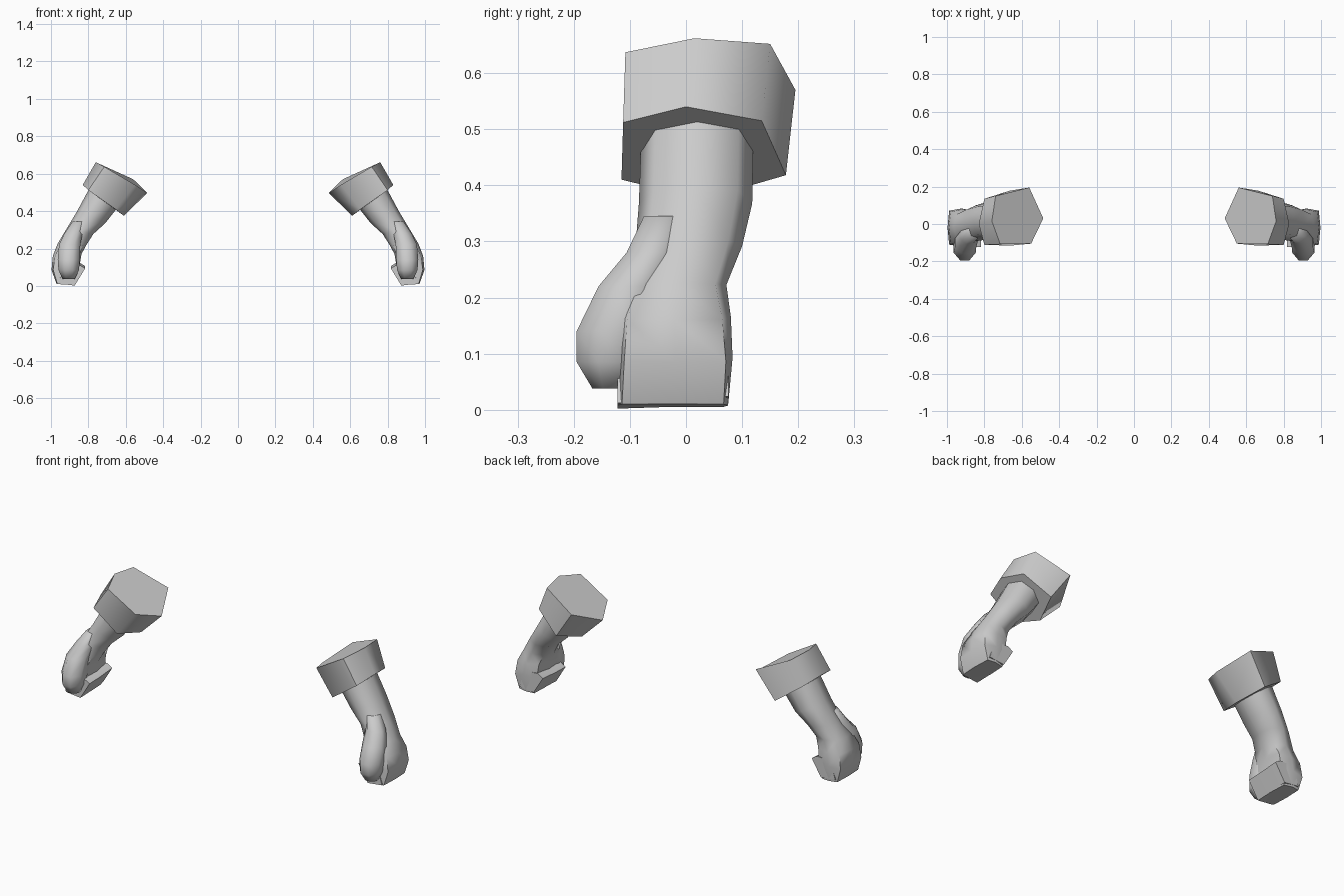
import bpy, bmesh, math
from mathutils import Vector

if "Cube" in bpy.data.objects:
    bpy.data.objects.remove(bpy.data.objects["Cube"])

grey = bpy.data.materials.new("plain grey")
grey.diffuse_color = (0.6, 0.6, 0.6, 1)
grey.use_nodes = True
grey.node_tree.nodes["Principled BSDF"].inputs["Base Color"].default_value = grey.diffuse_color


def loft(name, rings, angle):
    """Skin equal-sized rings, cap both ends, and mirror across x."""
    bm = bmesh.new()
    loops = [[bm.verts.new(p) for p in ring] for ring in rings]
    n = len(loops[0])
    for a, b in zip(loops, loops[1:]):
        for i in range(n):
            j = (i + 1) % n
            bm.faces.new((a[i], a[j], b[j], b[i]))
    bm.faces.new(loops[0])
    bm.faces.new(loops[-1])
    bmesh.ops.recalc_face_normals(bm, faces=bm.faces)
    mesh = bpy.data.meshes.new(name)
    bm.to_mesh(mesh)
    bm.free()
    mesh.materials.append(grey)
    obj = bpy.data.objects.new(name, mesh)
    bpy.context.collection.objects.link(obj)
    bpy.ops.object.select_all(action='DESELECT')
    obj.select_set(True)
    bpy.context.view_layer.objects.active = obj
    bpy.ops.object.shade_smooth_by_angle(angle=math.radians(angle))
    mod = obj.modifiers.new("other_side", 'MIRROR')
    mod.use_axis = (True, False, False)
    mod.use_mirror_merge = False
    return obj


def section(outer, inner, y0, y1, square):
    """Eight-sided section between an outer and inner (x, z) point."""
    o, i = Vector((outer[0], 0, outer[1])), Vector((inner[0], 0, inner[1]))
    mid, half = (o + i) / 2, (o - i) / 2
    yc, yr = (y0 + y1) / 2, (y1 - y0) / 2
    pts = []
    for k in range(8):
        a = k * math.pi / 4
        s = square if k % 2 else 1
        p = mid + half * math.cos(a) * s
        p.y = yc + yr * math.sin(a) * s
        pts.append(p)
    return pts


# Six-sided cuff with a closed, slanted top
cuff_top = [(.76, .015, .662), (.74, .15, .652), (.56, .195, .57),
            (.485, .03, .497), (.55, -.105, .54), (.715, -.108, .637)]
cuff_base = [(.83, .0, .54), (.80, .135, .515), (.665, .178, .418),
             (.61, .03, .375), (.655, -.115, .41), (.80, -.112, .512)]
loft("cuffs", [cuff_top, cuff_base], 68)

# Forearm swelling into the palm
arm = [((.79, .53), (.635, .43), -.08, .12, 1.05),
       ((.86, .40), (.71, .335), -.084, .118, 1.05),
       ((.917, .305), (.773, .278), -.09, .10, 1.05),
       ((.965, .225), (.81, .22), -.105, .072, 1.1),
       ((.99, .16), (.837, .17), -.12, .08, 1.2),
       ((.997, .085), (.848, .10), -.122, .083, 1.25),
       ((.97, .01), (.872, .005), -.122, .075, 1.3)]
loft("forearms_and_palms", [section(*r) for r in arm], 60)

# Fingers curled inward under the palm
curl = [(.96, .012), (.873, .002), (.817, .094), (.847, .112), (.93, .11)]
loft("curled_fingers",
     [[(x, y, z + dz) for x, z in curl] for y, dz in ((-.122, 0), (-.03, .003), (.076, .012))],
     60)

# Thumb lying down the front: x, y, z, x radius, y radius
thumb = [(.85, -.04, .345, .035, .035), (.88, -.06, .28, .05, .046),
         (.90, -.10, .22, .058, .056), (.905, -.125, .14, .060, .070),
         (.905, -.13, .085, .056, .065), (.905, -.135, .038, .034, .032)]
rings = []
for x, y, z, rx, ry in thumb:
    ring = []
    for k in range(8):
        a = (k + .5) * math.pi / 4
        ring.append((x + rx * 1.06 * math.cos(a), y + ry * 1.08 * math.sin(a), z))
    rings.append(ring)
loft("thumbs", rings, 75)
